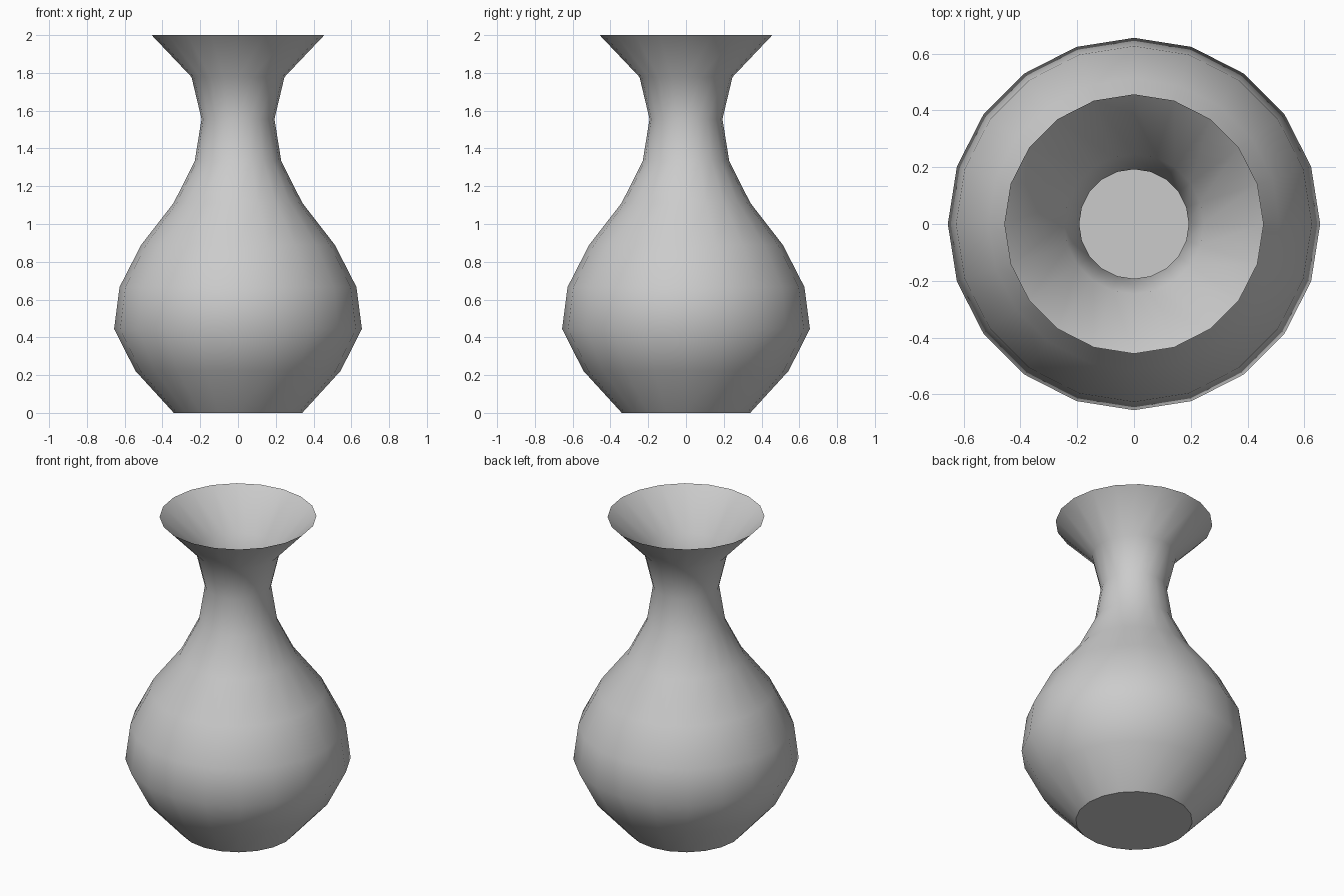
import bpy, bmesh, math

if "Cube" in bpy.data.objects:
    bpy.data.objects.remove(bpy.data.objects["Cube"])

SIDES = 20
STEP = 2 / 9  # profile rings are evenly spaced in height
RADII = [0.34, 0.543, 0.656, 0.627, 0.513, 0.341, 0.229, 0.193, 0.246, 0.457]

# Vase wall: thin single-skin profile turned around z
bm = bmesh.new()
rings = []
for i, r in enumerate(RADII):
    rings.append([bm.verts.new((r * math.cos(math.tau * k / SIDES),
                                r * math.sin(math.tau * k / SIDES),
                                i * STEP)) for k in range(SIDES)])
for low, high in zip(rings, rings[1:]):
    for k in range(SIDES):
        n = (k + 1) % SIDES
        bm.faces.new((low[k], low[n], high[n], high[k]))

# Flat closed base, open mouth
bm.faces.new(rings[0][::-1])

mesh = bpy.data.meshes.new("vase")
bm.to_mesh(mesh)
bm.free()
vase = bpy.data.objects.new("vase", mesh)
bpy.context.collection.objects.link(vase)

# Smooth wall with a crisp base edge
bpy.context.view_layer.objects.active = vase
vase.select_set(True)
bpy.ops.object.shade_smooth_by_angle(angle=math.radians(40))
